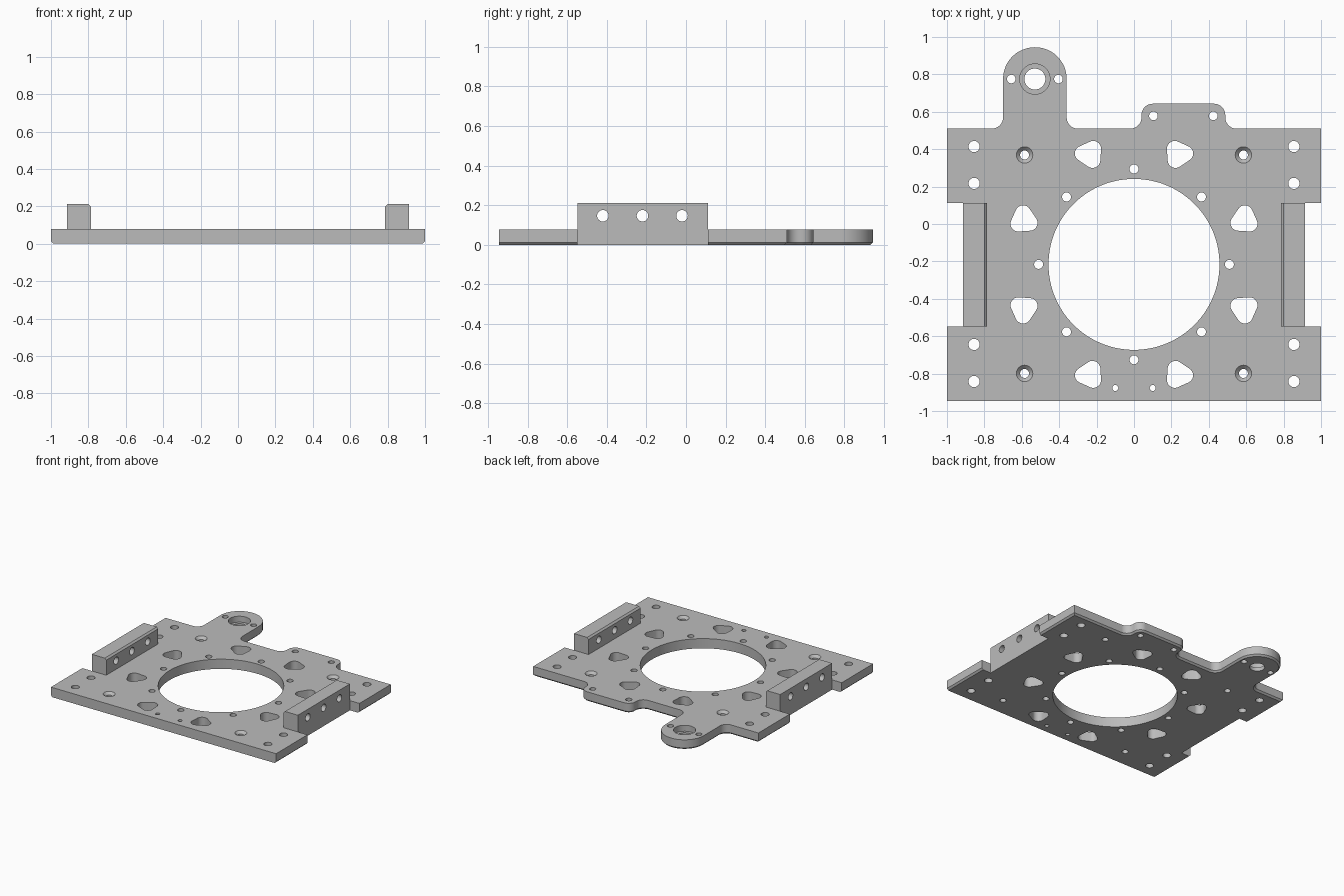
import bpy, bmesh, math
from mathutils import Vector

cube = bpy.data.objects.get("Cube")
if cube:
    bpy.data.objects.remove(cube, do_unlink=True)

THICK, TOP, CHAMFER = 0.078, 0.212, 0.013
BACK, FRONT, NOTCH = 0.51, -0.945, 0.915
RAIL_Y = (-0.547, 0.112)
BORE = Vector((0, -0.216))

metal = bpy.data.materials.new("grey metal")
metal.use_nodes = True
metal.diffuse_color = (0.5, 0.5, 0.5, 1)
metal.node_tree.nodes["Principled BSDF"].inputs["Base Color"].default_value = (0.5, 0.5, 0.5, 1)


def stack(bm, rings):
    """Closed solid through a list of equally long rings of 3D points."""
    loops = [[bm.verts.new(p) for p in ring] for ring in rings]
    n = len(loops[0])
    for a, b in zip(loops, loops[1:]):
        for i in range(n):
            j = (i + 1) % n
            bm.faces.new((a[i], a[j], b[j], b[i]))
    bm.faces.new(loops[0][::-1])
    bm.faces.new(loops[-1])


def prism(bm, outline, z0, z1):
    stack(bm, [[(x, y, z) for x, y in outline] for z in (z0, z1)])


def circle(x, y, r, n=32):
    return [(x + r * math.cos(math.tau * i / n), y + r * math.sin(math.tau * i / n)) for i in range(n)]


def drill(bm, x, y, steps, n=32):
    """Stepped round cutter; steps are (radius, height) pairs."""
    stack(bm, [[(px, py, z) for px, py in circle(x, y, r, n)] for r, z in steps])


def hole(bm, x, y, r, n=32):
    drill(bm, x, y, [(r, -0.1), (r, 0.3)], n)


def rounded(corners, n=12):
    """Outline with square corners (x, y, radius) turned into arcs."""
    out = []
    for i, (x, y, r) in enumerate(corners):
        p = Vector((x, y))
        if not r:
            out.append(p)
            continue
        a = (Vector(corners[i - 1][:2]) - p).normalized()
        b = (Vector(corners[(i + 1) % len(corners)][:2]) - p).normalized()
        for k in range(n + 1):
            t = math.pi / 2 * k / n
            out.append(p + (a + b) * r - (b * math.cos(t) + a * math.sin(t)) * r)
    return out


def soft_triangle(centres, r, n=48):
    """Convex outline around three equal circles."""
    out = []
    for i in range(n):
        d = Vector((math.cos(math.tau * i / n), math.sin(math.tau * i / n)))
        out.append(max(centres, key=lambda c: c.dot(d)) + d * r)
    return out


def make(name, bm):
    bmesh.ops.recalc_face_normals(bm, faces=bm.faces)
    mesh = bpy.data.meshes.new(name)
    bm.to_mesh(mesh)
    bm.free()
    obj = bpy.data.objects.new(name, mesh)
    bpy.context.collection.objects.link(obj)
    return obj


def cut(obj, bm):
    cutter = make("cutter", bm)
    cutter.hide_render = True
    mod = obj.modifiers.new("holes", "BOOLEAN")
    mod.operation, mod.solver, mod.object = "DIFFERENCE", "EXACT", cutter
    deps = bpy.context.evaluated_depsgraph_get()
    mesh = bpy.data.meshes.new_from_object(obj.evaluated_get(deps))
    obj.modifiers.clear()
    obj.data = mesh
    bpy.data.objects.remove(cutter, do_unlink=True)


def finish(obj):
    obj.data.materials.clear()
    obj.data.materials.append(metal)
    bpy.ops.object.select_all(action="DESELECT")
    obj.select_set(True)
    bpy.context.view_layer.objects.active = obj
    bpy.ops.object.shade_smooth_by_angle(angle=math.radians(30))


# Plate outline with side notches, round-ended tab and short tab
y0, y1 = RAIL_Y
outline = rounded([
    (-1, FRONT, 0), (1, FRONT, 0), (1, y0, 0), (NOTCH, y0, 0), (NOTCH, y1, 0), (1, y1, 0), (1, BACK, 0),
    (0.488, BACK, 0.06), (0.488, 0.643, 0.06), (0.04, 0.643, 0.06), (0.04, BACK, 0.06),
    (-0.36, BACK, 0.06), (-0.36, 0.945, 0.169), (-0.70, 0.945, 0.169), (-0.70, BACK, 0.06),
    (-1, BACK, 0), (-1, y1, 0), (-NOTCH, y1, 0), (-NOTCH, y0, 0), (-1, y0, 0)])
bm = bmesh.new()
prism(bm, outline, 0, THICK)
bmesh.ops.recalc_face_normals(bm, faces=bm.faces)


# Chamfer under the outer sides and the back edge
def chamfered(edge):
    a, b = (v.co for v in edge.verts)
    mid = (a + b) / 2
    return mid.z < 0.001 and (abs(mid.x) > 0.99 or mid.y > BACK - 0.005)


bmesh.ops.bevel(bm, geom=[e for e in bm.edges if chamfered(e)], offset=CHAMFER, segments=1, affect="EDGES")
plate = make("base_plate", bm)

# Central bore and its ring of bolt holes
bm = bmesh.new()
hole(bm, BORE.x, BORE.y, 0.457, 128)
for x, y in circle(BORE.x, BORE.y, 0.51, 8):
    hole(bm, x, y, 0.024)

# Corner holes, countersunk holes and small front holes
for s in (-1, 1):
    for y in (0.414, 0.217, -0.644, -0.842):
        hole(bm, s * 0.855, y, 0.03)
    for y in (0.369, -0.799):
        drill(bm, s * 0.585, y, [(0.024, -0.1), (0.024, THICK - 0.02), (0.044, THICK), (0.044, 0.3)])
    hole(bm, s * 0.1, -0.877, 0.016)

# Rounded triangular openings, mirrored about both axes and the diagonals
for sx in (-1, 1):
    for sy in (-1, 1):
        for swap in (False, True):
            centres = []
            for dx, dy in ((0.032, 0.005), (-0.024, 0.03), (-0.02, -0.03)):
                u, v = 0.242 + dx, 0.588 + dy
                if swap:
                    u, v = v, u
                centres.append(BORE + Vector((sx * u, sy * v)))
            prism(bm, soft_triangle(centres, 0.042), -0.1, 0.3)

# Counterbored tab hole and the tab screw holes
drill(bm, -0.53, 0.775, [(0.056, -0.1), (0.056, 0.03), (0.081, 0.03), (0.081, 0.3)], 48)
for x, y in ((-0.656, 0.775), (-0.404, 0.775), (0.104, 0.578), (0.424, 0.578)):
    hole(bm, x, y, 0.023)
cut(plate, bm)
finish(plate)

# Side rails with a chamfered inner top edge and three cross holes
for s, name in ((1, "left_rail"), (-1, "right_rail")):
    inner = 0.787
    profile = [(NOTCH, THICK), (NOTCH, TOP), (inner + CHAMFER, TOP), (inner, TOP - CHAMFER), (inner, THICK)]
    bm = bmesh.new()
    stack(bm, [[(s * x, y, z) for x, z in profile] for y in RAIL_Y])
    rail = make(name, bm)
    bm = bmesh.new()
    for y in (-0.42, -0.22, -0.02):
        stack(bm, [[(s * x, py, pz) for py, pz in circle(y, 0.147, 0.029)] for x in (0.7, 1)])
    cut(rail, bm)
    finish(rail)
